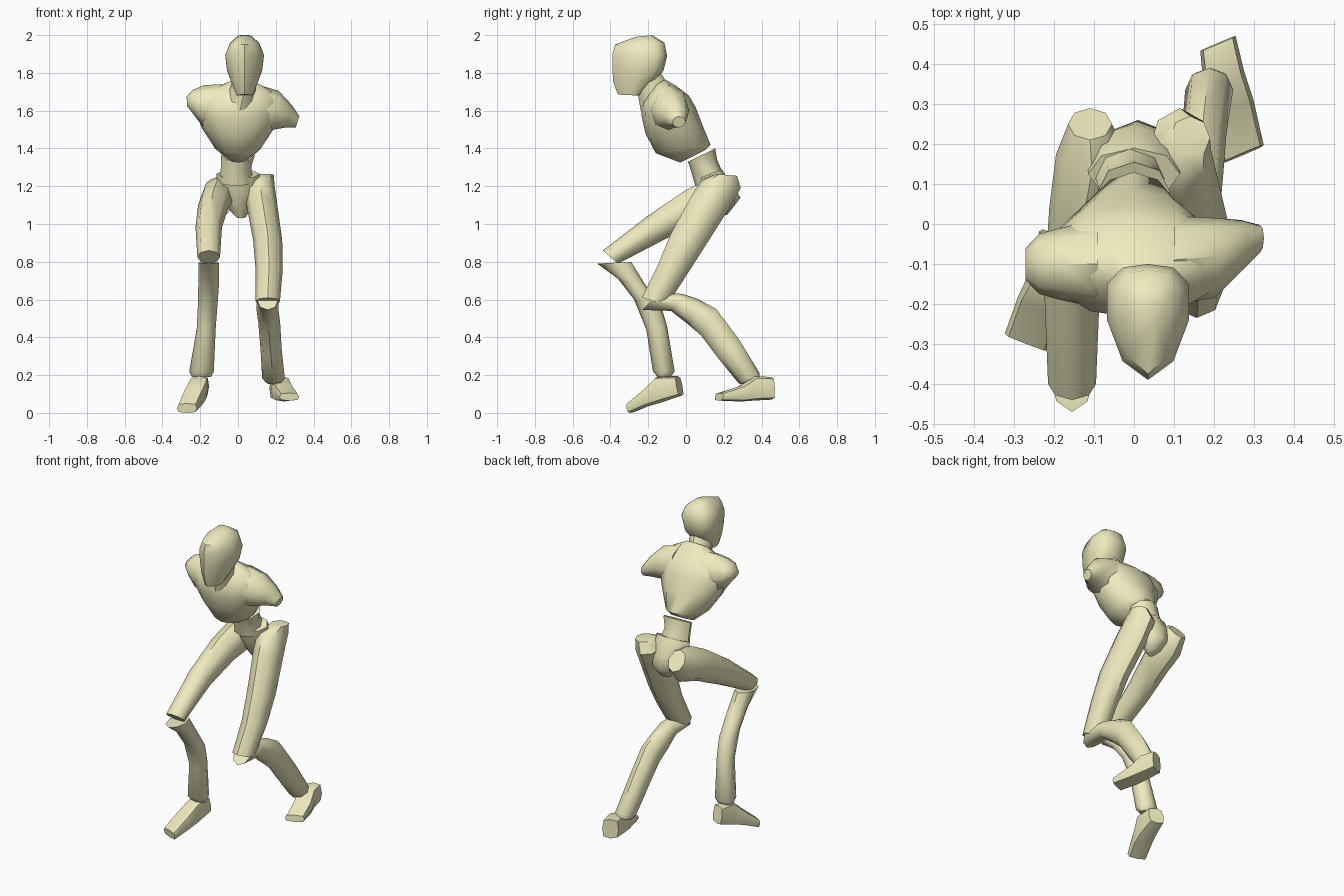
import bpy, bmesh, math
from mathutils import Vector

mat = bpy.data.materials.new("pale_yellow")
mat.diffuse_color = (0.86, 0.83, 0.52, 1)


def loft(name, rings, axis=(1, 0, 0), n=8, box=1.0, skew=0.0):
    """Skin closed rings. Each ring: two opposite edge points p, q and a half
    width along axis. box < 1 squares the ring, skew moves its widest point."""
    bm = bmesh.new()
    w = Vector(axis).normalized()
    loops = []
    for r in rings:
        p, q, h = Vector(r[0:3]), Vector(r[3:6]), r[6]
        mid, half = (p + q) / 2, (q - p) / 2
        loop = []
        for i in range(n):
            a = math.tau * i / n
            c, s = -math.cos(a), math.sin(a)
            c = math.copysign(abs(c) ** box, c)
            s = math.copysign(abs(s) ** box, s)
            c += skew * (1 - c * c)
            loop.append(bm.verts.new(mid + half * c + w * h * s))
        loops.append(loop)
    for a, b in zip(loops, loops[1:]):
        for i in range(n):
            j = (i + 1) % n
            bm.faces.new((a[i], a[j], b[j], b[i]))
    bm.faces.new(loops[0])
    bm.faces.new(loops[-1])
    bmesh.ops.recalc_face_normals(bm, faces=bm.faces)
    me = bpy.data.meshes.new(name)
    bm.to_mesh(me)
    bm.free()
    me.materials.append(mat)
    ob = bpy.data.objects.new(name, me)
    bpy.context.collection.objects.link(ob)
    bpy.ops.object.select_all(action='DESELECT')
    ob.select_set(True)
    bpy.context.view_layer.objects.active = ob
    bpy.ops.object.shade_smooth_by_angle(angle=math.radians(48))
    return ob


def side(rings):
    """Rings given as side-view points (y, z), (y, z), centre x, half width."""
    return [(x, a, b, x, c, d, h) for a, b, c, d, x, h in rings]


# head and neck
loft("head", side([
    (-0.36, 1.685, -0.25, 1.68, 0.035, 0.045),
    (-0.385, 1.75, -0.165, 1.755, 0.035, 0.075),
    (-0.39, 1.83, -0.12, 1.81, 0.035, 0.098),
    (-0.39, 1.90, -0.10, 1.89, 0.035, 0.108),
    (-0.375, 1.95, -0.115, 1.96, 0.035, 0.082),
    (-0.27, 1.99, -0.18, 2.0, 0.035, 0.035)]), n=10, skew=0.38)
loft("neck", side([
    (-0.24, 1.60, -0.08, 1.70, 0.01, 0.08),
    (-0.255, 1.69, -0.12, 1.78, 0.03, 0.065),
    (-0.27, 1.74, -0.15, 1.82, 0.035, 0.06)]))

# chest with two armless shoulder stubs
loft("chest", side([
    (-0.03, 1.325, 0.10, 1.39, 0.0, 0.065),
    (-0.16, 1.375, 0.13, 1.42, 0.0, 0.12),
    (-0.215, 1.48, 0.085, 1.53, 0.0, 0.19),
    (-0.235, 1.57, 0.05, 1.62, 0.0, 0.225),
    (-0.235, 1.64, 0.015, 1.68, 0.0, 0.215),
    (-0.20, 1.69, -0.05, 1.73, 0.01, 0.16),
    (-0.17, 1.73, -0.11, 1.765, 0.02, 0.07)]), n=12)
loft("shoulder_right_side", [
    (0.10, -0.09, 1.74, 0.10, -0.09, 1.48, 0.11),
    (0.215, -0.08, 1.705, 0.19, -0.09, 1.50, 0.10),
    (0.285, -0.05, 1.63, 0.25, -0.06, 1.51, 0.065),
    (0.325, -0.035, 1.57, 0.305, -0.04, 1.51, 0.035)], axis=(0, 1, 0))
loft("shoulder_left_side", [
    (-0.09, -0.10, 1.74, -0.09, -0.10, 1.50, 0.11),
    (-0.18, -0.10, 1.735, -0.19, -0.10, 1.52, 0.09),
    (-0.24, -0.10, 1.71, -0.235, -0.10, 1.58, 0.075),
    (-0.272, -0.10, 1.675, -0.27, -0.10, 1.625, 0.04)], axis=(0, 1, 0))

# waist and pelvis
loft("waist", side([
    (0.01, 1.33, 0.155, 1.40, 0.0, 0.09),
    (0.03, 1.27, 0.165, 1.34, -0.01, 0.08),
    (0.05, 1.20, 0.20, 1.26, -0.01, 0.09)]))
loft("pelvis", side([
    (0.06, 1.24, 0.19, 1.29, 0.0, 0.115),
    (0.08, 1.16, 0.25, 1.19, 0.0, 0.115),
    (0.12, 1.08, 0.26, 1.11, 0.01, 0.075),
    (0.15, 1.03, 0.21, 1.05, 0.015, 0.028)]))

# forward leg
loft("front_thigh", side([
    (0.21, 1.25, 0.29, 1.14, -0.11, 0.055),
    (0.13, 1.245, 0.22, 1.05, -0.105, 0.09),
    (0.0, 1.18, 0.08, 1.01, -0.13, 0.082),
    (-0.20, 1.045, -0.11, 0.92, -0.155, 0.07),
    (-0.44, 0.86, -0.36, 0.79, -0.155, 0.06)]))
loft("front_shin", side([
    (-0.47, 0.79, -0.29, 0.80, -0.155, 0.055),
    (-0.36, 0.71, -0.21, 0.67, -0.155, 0.055),
    (-0.275, 0.60, -0.13, 0.56, -0.16, 0.052),
    (-0.21, 0.44, -0.10, 0.46, -0.168, 0.05),
    (-0.175, 0.22, -0.06, 0.22, -0.193, 0.065),
    (-0.15, 0.19, -0.08, 0.19, -0.193, 0.05)]))
loft("front_foot", [
    (-0.195, -0.045, 0.195, -0.195, -0.025, 0.09, 0.045),
    (-0.205, -0.15, 0.195, -0.215, -0.13, 0.055, 0.055),
    (-0.235, -0.21, 0.13, -0.235, -0.20, 0.035, 0.06),
    (-0.27, -0.30, 0.05, -0.27, -0.29, 0.0, 0.057)],
    axis=(0.93, -0.36, 0), box=0.55)

# trailing leg
loft("rear_thigh", side([
    (0.16, 1.265, 0.27, 1.255, 0.14, 0.05),
    (0.08, 1.23, 0.29, 1.19, 0.115, 0.078),
    (0.03, 1.15, 0.22, 1.07, 0.125, 0.082),
    (-0.08, 0.95, 0.10, 0.88, 0.157, 0.077),
    (-0.15, 0.78, 0.01, 0.74, 0.165, 0.072),
    (-0.235, 0.61, -0.10, 0.57, 0.157, 0.065)]))
loft("rear_shin", side([
    (-0.14, 0.64, -0.23, 0.545, 0.157, 0.055),
    (-0.02, 0.63, -0.08, 0.54, 0.157, 0.058),
    (0.06, 0.605, 0.01, 0.47, 0.157, 0.058),
    (0.16, 0.55, 0.08, 0.41, 0.165, 0.058),
    (0.28, 0.39, 0.17, 0.29, 0.175, 0.056),
    (0.39, 0.21, 0.28, 0.155, 0.188, 0.06),
    (0.39, 0.18, 0.32, 0.15, 0.19, 0.045)]))
loft("rear_foot", [
    (0.21, 0.45, 0.19, 0.21, 0.453, 0.07, 0.048),
    (0.225, 0.36, 0.195, 0.225, 0.36, 0.065, 0.055),
    (0.245, 0.29, 0.145, 0.245, 0.29, 0.06, 0.058),
    (0.272, 0.178, 0.105, 0.272, 0.172, 0.065, 0.057)],
    axis=(0.92, 0.39, 0), box=0.55)
